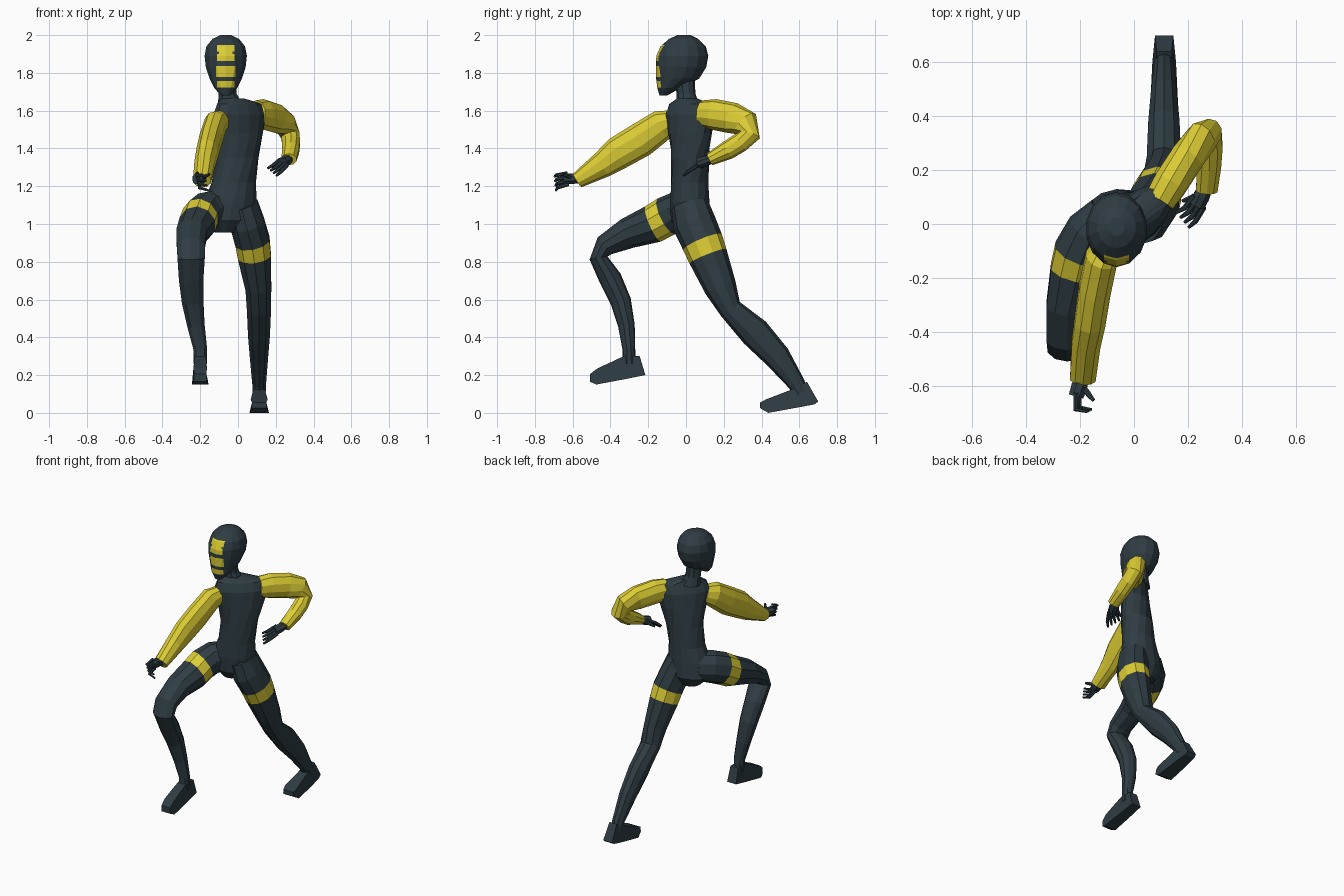
import bpy, bmesh, math
from mathutils import Vector


def material(name, rgb):
    m = bpy.data.materials.new(name)
    m.diffuse_color = (*rgb, 1)
    return m


DARK = material("slate suit", (0.028, 0.046, 0.056))
YELLOW = material("yellow cloth", (0.72, 0.61, 0.035))


def finish(name, bm, mats):
    bmesh.ops.recalc_face_normals(bm, faces=bm.faces)
    me = bpy.data.meshes.new(name)
    bm.to_mesh(me)
    bm.free()
    for m in mats:
        me.materials.append(m)
    ob = bpy.data.objects.new(name, me)
    bpy.context.collection.objects.link(ob)
    return ob


def skin(rings, band=()):
    """Bridge equal-sized vertex rings and cap both ends."""
    bm = bmesh.new()
    vs = [[bm.verts.new(p) for p in r] for r in rings]
    n = len(vs[0])
    for k in range(len(vs) - 1):
        for i in range(n):
            j = (i + 1) % n
            f = bm.faces.new((vs[k][i], vs[k][j], vs[k + 1][j], vs[k + 1][i]))
            f.material_index = 1 if k in band else 0
    bm.faces.new(vs[0])
    bm.faces.new(vs[-1])
    return bm


def limb(name, pts, mats, n=10, band=()):
    """Tube through (x, y, z, side radius, depth radius) sections."""
    c = [Vector(p[:3]) for p in pts]
    rings = []
    for k, p in enumerate(pts):
        t = (c[min(k + 1, len(c) - 1)] - c[max(k - 1, 0)]).normalized()
        u = Vector((1, 0, 0))
        u = (u - t * u.dot(t)).normalized()
        v = t.cross(u)
        rings.append([c[k] + u * p[3] * math.cos(a) + v * p[4] * math.sin(a)
                      for a in [math.tau * (i + 0.5) / n for i in range(n)]])
    return finish(name, skin(rings, band), mats)


def flat_ring(x, y, z, hw, hd, yaw=0, n=14):
    """Horizontal oval section turned about z."""
    q = math.radians(yaw)
    out = []
    for i in range(n):
        a = math.tau * (i + 0.5) / n
        ex, ey = hw * math.cos(a), hd * math.sin(a)
        out.append((x + ex * math.cos(q) - ey * math.sin(q),
                    y + ex * math.sin(q) + ey * math.cos(q), z))
    return out


# Torso, twisting from hips to shoulders
torso = [(-.065, .03, .955, .06, .06, 0), (-.055, .025, 1.02, .135, .105, 5),
         (-.04, .02, 1.12, .14, .105, 8), (-.022, .02, 1.22, .118, .1, 12),
         (-.005, .022, 1.35, .118, .097, 25), (.005, .022, 1.48, .148, .09, 38),
         (.01, .022, 1.58, .175, .082, 42), (.01, .022, 1.635, .155, .06, 42),
         (-.03, .005, 1.665, .065, .05, 30)]
finish("torso", skin([flat_ring(*r) for r in torso]), [DARK])

# Neck
finish("neck", skin([flat_ring(-.04, .01, 1.63, .07, .06, 0, 10),
                     flat_ring(-.055, .0, 1.69, .05, .05, 0, 10),
                     flat_ring(-.063, -.01, 1.80, .05, .055, 0, 10)]), [DARK])

# Head: (z, front y, back y, half width)
HX = -.065
head = [(1.68, -.14, -.10, .025), (1.72, -.152, -.03, .062), (1.77, -.158, .07, .088),
        (1.83, -.16, .107, .108), (1.89, -.157, .118, .115), (1.94, -.135, .105, .105),
        (1.98, -.09, .065, .072), (2.0, -.045, .025, .03)]
bm = skin([flat_ring(HX, (a + b) / 2, z, w, (b - a) / 2) for z, a, b, w in head])

# Face bars cut into the head: (low z, high z, half width)
bars = [(1.722, 1.756, .046), (1.778, 1.837, .052), (1.862, 1.90, .047),
        (1.90, 1.912, .036), (1.912, 1.947, .047)]


def cut(co, no):
    bmesh.ops.bisect_plane(bm, geom=bm.verts[:] + bm.edges[:] + bm.faces[:],
                           plane_co=co, plane_no=no)


for z in sorted({v for b in bars for v in b[:2]}):
    cut((0, 0, z), (0, 0, 1))
for w in sorted({b[2] for b in bars}):
    for s in (-1, 1):
        cut((HX + s * w, 0, 0), (1, 0, 0))
for f in bm.faces:
    c = f.calc_center_median()
    if c.y < -.06:
        f.material_index = int(any(lo < c.z < hi and abs(c.x - HX) < w for lo, hi, w in bars))
finish("head", bm, [DARK, YELLOW])

# Legs with a yellow thigh band
limb("right_leg", [(-.10, .02, 1.08, .09, .10), (-.165, -.035, 1.07, .095, .105),
                   (-.20, -.105, 1.04, .10, .105), (-.215, -.175, 1.00, .10, .102),
                   (-.245, -.31, .95, .085, .082), (-.25, -.43, .885, .078, .058),
                   (-.248, -.463, .82, .076, .048), (-.248, -.40, .71, .068, .06),
                   (-.24, -.345, .59, .06, .055), (-.222, -.315, .46, .048, .044),
                   (-.20, -.303, .34, .038, .034), (-.2, -.30, .26, .038, .036)],
     [DARK, YELLOW], band=(2,))
limb("left_leg", [(.02, .02, 1.10, .09, .10), (.05, .045, 1.00, .095, .115),
                  (.077, .087, .905, .096, .111), (.087, .116, .83, .092, .105),
                  (.108, .183, .663, .072, .086), (.111, .235, .55, .067, .062),
                  (.111, .365, .425, .061, .082), (.111, .485, .295, .05, .07),
                  (.112, .585, .155, .038, .046), (.112, .61, .10, .036, .04)],
     [DARK, YELLOW], band=(2,))


# Feet: side profile (y, z, half width) swept across x
def foot(name, x, prof):
    rings = [[(x + s * w, y, z) for y, z, w in prof] for s in (-1, 1)]
    finish(name, skin(rings), [DARK])


foot("right_foot", -.2, [(-.508, .165, .034), (-.475, .15, .044), (-.30, .183, .038),
                         (-.215, .2, .034), (-.245, .30, .03), (-.33, .30, .03),
                         (-.47, .235, .036), (-.508, .205, .032)])
foot("left_foot", .112, [(.393, .025, .04), (.435, 0, .052), (.60, .03, .044),
                         (.68, .045, .036), (.70, .06, .034), (.64, .165, .028),
                         (.55, .12, .032), (.42, .07, .045), (.393, .055, .038)])

# Sleeves
limb("right_sleeve", [(-.09, -.07, 1.545, .05, .06), (-.12, -.125, 1.525, .062, .082),
                      (-.145, -.24, 1.445, .062, .092), (-.163, -.36, 1.375, .06, .088),
                      (-.178, -.445, 1.312, .056, .07), (-.19, -.576, 1.23, .05, .042)],
     [YELLOW])
limb("left_sleeve", [(.095, .085, 1.585, .06, .07), (.135, .15, 1.58, .066, .082),
                     (.20, .25, 1.56, .064, .082), (.25, .315, 1.53, .06, .076),
                     (.277, .335, 1.47, .052, .058), (.281, .285, 1.43, .05, .052),
                     (.279, .22, 1.39, .047, .05), (.27, .125, 1.342, .042, .034)],
     [YELLOW])


# Hands: palm, four curled fingers and a thumb
def hand(side, wrist, knuckle, spread, mid, tip, thumb):
    w, k, sp = Vector(wrist), Vector(knuckle), Vector(spread)
    limb(side + "_palm", [(*w, .026, .024), (*w.lerp(k, .5), .032, .03), (*k, .03, .03)],
         [DARK], 8)
    for i in range(4):
        o = sp * (i - 1.5)
        a, b, c = k + o - (k - w) * .2, Vector(mid) + o * 1.15, Vector(tip) + o * 1.3
        limb(f"{side}_finger_{i + 1}", [(*a, .011, .011), (*b, .01, .01), (*c, .006, .006)],
             [DARK], 6)
    a, b = w.lerp(k, .4), Vector(thumb)
    limb(side + "_thumb", [(*a, .013, .013), (*a.lerp(b, .6), .011, .011), (*b, .007, .007)],
         [DARK], 6)


hand("right", (-.19, -.56, 1.24), (-.215, -.64, 1.24), (.004, .002, -.019),
     (-.21, -.685, 1.225), (-.165, -.692, 1.215), (-.15, -.655, 1.265))
hand("left", (.268, .14, 1.345), (.235, .07, 1.322), (.012, -.014, -.010),
     (.208, .035, 1.295), (.18, .015, 1.275), (.18, .085, 1.30))
